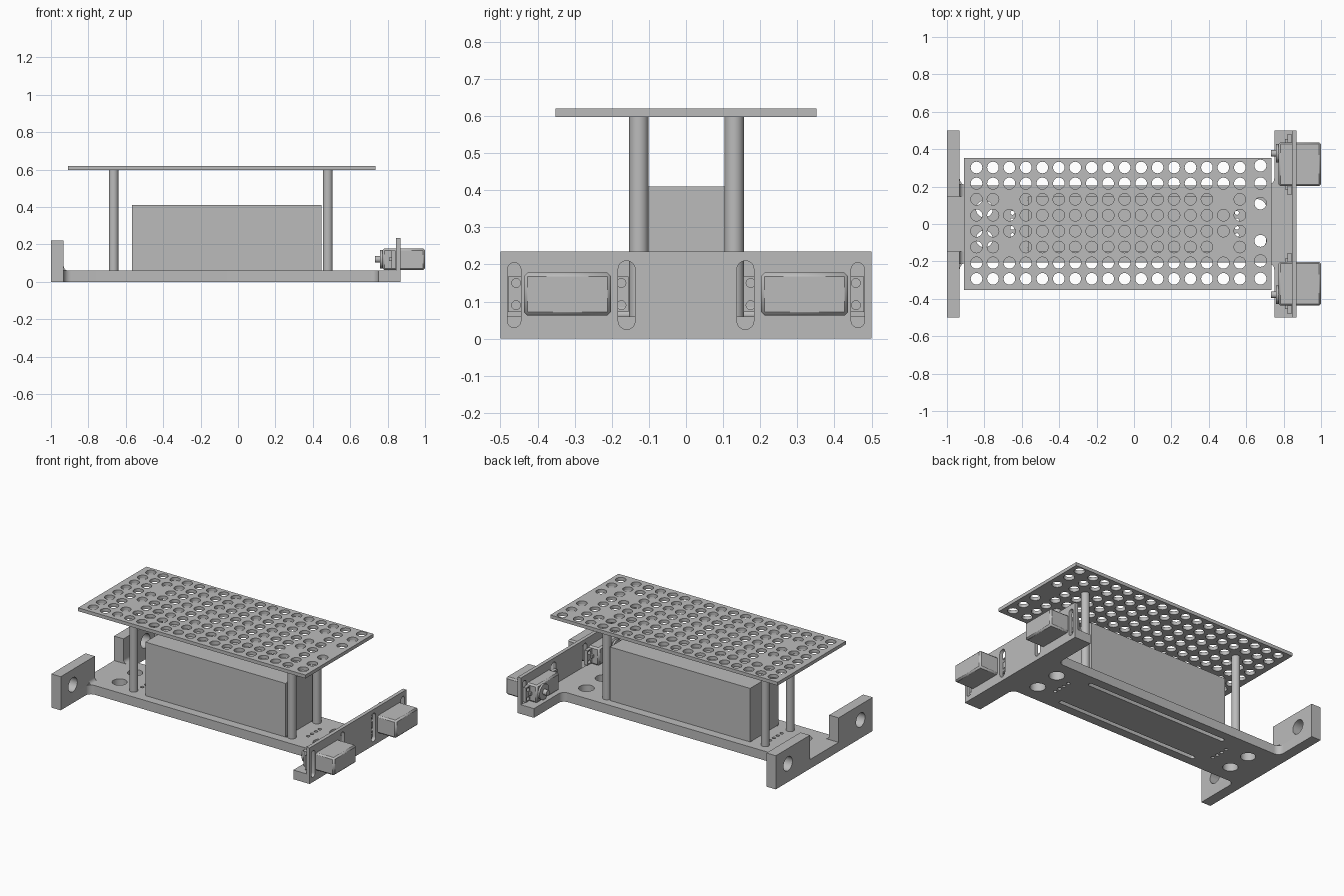
import bpy, bmesh
from math import cos, sin, radians

old = bpy.data.objects.get("Cube")
if old:
    bpy.data.objects.remove(old)

grey = bpy.data.materials.new("plain_grey")
grey.use_nodes = True
tone = (0.5, 0.5, 0.5, 1)
grey.diffuse_color = tone
grey.node_tree.nodes["Principled BSDF"].inputs["Base Color"].default_value = tone


# Outlines as lists of 2D points
def arc(a, b, r, start, end, n=8):
    return [(a + r * cos(radians(start + (end - start) * i / n)),
             b + r * sin(radians(start + (end - start) * i / n))) for i in range(n + 1)]


def circle(a, b, r, n=28):
    return arc(a, b, r, 0, 360, n)[:-1]


def rect(a0, a1, b0, b1):
    return [(a0, b0), (a1, b0), (a1, b1), (a0, b1)]


def slot(a0, a1, b0, b1):
    """Rounded slot along its longer side."""
    if a1 - a0 > b1 - b0:
        r, m = (b1 - b0) / 2, (b0 + b1) / 2
        return arc(a0 + r, m, r, 90, 270) + arc(a1 - r, m, r, -90, 90)
    r, m = (a1 - a0) / 2, (a0 + a1) / 2
    return arc(m, b0 + r, r, 180, 360) + arc(m, b1 - r, r, 0, 180)


def prisms(name, axis, lo, hi, outlines):
    """One object made of outlines extruded along an axis."""
    place = {"x": lambda p, h: (h, p[0], p[1]),
             "y": lambda p, h: (p[0], h, p[1]),
             "z": lambda p, h: (p[0], p[1], h)}[axis]
    bm = bmesh.new()
    for pts in outlines:
        low = [bm.verts.new(place(p, lo)) for p in pts]
        top = [bm.verts.new(place(p, hi)) for p in pts]
        bm.faces.new(low)
        bm.faces.new(top)
        for i in range(len(pts)):
            j = (i + 1) % len(pts)
            bm.faces.new((low[i], low[j], top[j], top[i]))
    bmesh.ops.recalc_face_normals(bm, faces=bm.faces)
    mesh = bpy.data.meshes.new(name)
    bm.to_mesh(mesh)
    bm.free()
    mesh.materials.append(grey)
    obj = bpy.data.objects.new(name, mesh)
    bpy.context.collection.objects.link(obj)
    return obj


def activate(obj):
    bpy.ops.object.select_all(action="DESELECT")
    obj.select_set(True)
    bpy.context.view_layer.objects.active = obj


def cut(obj, axis, lo, hi, outlines):
    """Cut extruded outlines out of an object."""
    cutter = prisms("cutter", axis, lo, hi, outlines)
    cutter.hide_render = True
    mod = obj.modifiers.new("holes", "BOOLEAN")
    mod.operation, mod.solver, mod.object = "DIFFERENCE", "EXACT", cutter
    activate(obj)
    bpy.ops.object.modifier_apply(modifier=mod.name)
    bpy.data.objects.remove(cutter)


sides = (("left", 1), ("right", -1))
both = (1, -1)

# Base: narrow deck widening into a cross bar at each end
half = [(-1, 0.5), (-0.932, 0.5)] + arc(-0.892, 0.245, 0.04, 180, 270)
half += arc(0.71, 0.245, 0.04, 270, 360) + [(0.75, 0.5), (0.844, 0.5)]
base = prisms("base", "z", 0, 0.06, [half + [(x, -y) for x, y in reversed(half)]])
holes = []
for s in both:
    holes += [circle(-0.8, s * 0.08, 0.045), circle(0.66, s * 0.086, 0.047)]
    holes.append(slot(-0.57, 0.455, s * 0.133 - 0.014, s * 0.133 + 0.014))
for x in (-0.65, 0.55):
    holes += [circle(x, y, 0.011, 14) for y in (-0.06, -0.02, 0.02, 0.06)]
cut(base, "z", -0.1, 0.2, holes)

# End walls with a round hole and a curved foot
for s in both:
    y0, y1 = sorted((s * 0.148, s * 0.5))
    wall = prisms("end_wall", "x", -1, -0.932, [rect(y0, y1, 0.06, 0.22)])
    cut(wall, "x", -1.2, -0.8, [circle(s * 0.375, 0.12, 0.046)])
    y0, y1 = sorted((s * 0.148, s * 0.21))
    foot = [(-0.932, 0.06)] + arc(-0.907, 0.085, 0.025, 180, 270)
    prisms("end_wall_foot", "y", y0, y1, [foot])

# Upright bracket with rounded mounting slots
bracket = prisms("servo_bracket", "x", 0.844, 0.868, [rect(-0.5, 0.5, 0, 0.235)])
holes = []
for s in both:
    for mid, w, z0, z1 in ((0.16, 0.023, 0.025, 0.21), (0.463, 0.018, 0.03, 0.205)):
        holes.append(slot(s * mid - w, s * mid + w, z0, z1))
cut(bracket, "x", 0.8, 0.9, holes)

# Servos
for side, s in sides:
    y0, y1 = sorted((s * 0.202, s * 0.437))
    body = prisms(side + "_servo_body", "x", 0.772, 1.0, [rect(y0, y1, 0.062, 0.178)])
    bevel = body.modifiers.new("chamfer", "BEVEL")
    bevel.width, bevel.segments = 0.01, 1
    t0, t1 = sorted((s * 0.155, s * 0.48))
    tab = prisms(side + "_servo_tab", "x", 0.822, 0.843, [rect(t0, t1, 0.072, 0.168)])
    cut(tab, "x", 0.7, 0.9,
        [circle(s * y, z, 0.012, 16) for y in (0.174, 0.458) for z in (0.09, 0.15)])
    r0, r1 = sorted((s * 0.185, s * 0.455))
    prisms(side + "_servo_rib", "x", 0.808, 0.822, [rect(r0, r1, 0.11, 0.13)])
    prisms(side + "_servo_gearbox", "x", 0.76, 0.78, [circle(s * 0.378, 0.12, 0.05)])
    prisms(side + "_servo_shaft", "x", 0.733, 0.765, [circle(s * 0.378, 0.12, 0.018)])

# Battery block
prisms("battery_block", "z", 0.06, 0.41, [rect(-0.567, 0.447, -0.148, 0.148)])

# Posts
for x in (-0.665, 0.48):
    for y in (-0.127, 0.13):
        prisms("post", "z", 0.06, 0.6, [circle(x, y, 0.026)])

# Perforated top plate, solid above the posts
plate = prisms("top_plate", "z", 0.598, 0.62, [rect(-0.91, 0.735, -0.352, 0.352)])
step = 0.088
holes = [circle(-0.842 + i * step, 0.302 - j * 0.085, 0.031)
         for i in range(17) for j in range(8)
         if not (i in (2, 15) and j in (2, 5))]
holes += [circle(0.676, y, 0.032) for y in (0.312, 0.217, 0.11, -0.09, -0.197, -0.292)]
cut(plate, "z", 0.5, 0.7, holes)

# Smooth the round walls, keep the corners crisp
for obj in [o for o in bpy.context.scene.objects if o.type == "MESH"]:
    if obj.data.materials and obj.data.materials[0] == grey:
        activate(obj)
        bpy.ops.object.shade_smooth_by_angle(angle=radians(30))
